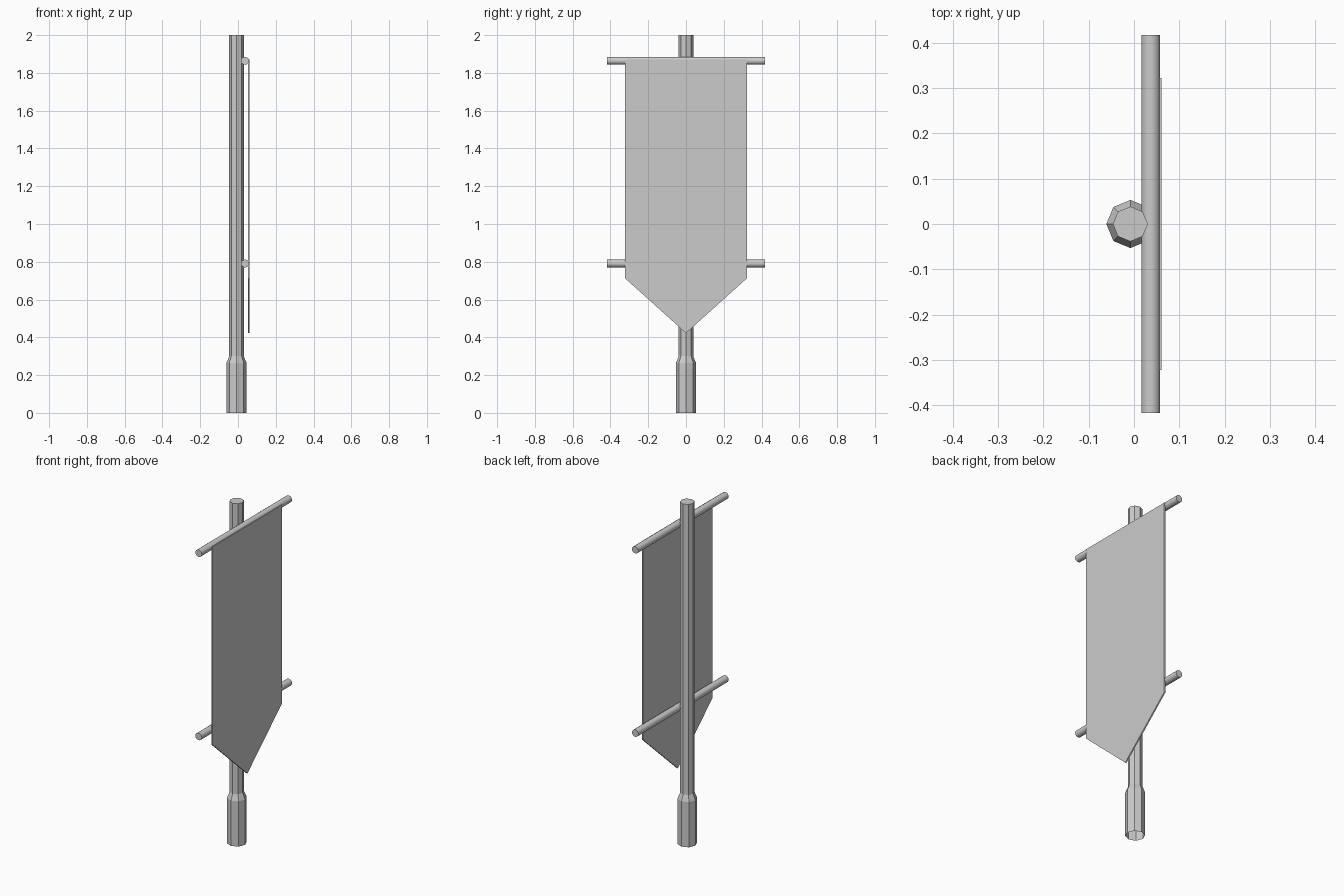
import bpy, bmesh
from math import cos, sin, tau, pi

if "Cube" in bpy.data.objects:
    bpy.data.objects.remove(bpy.data.objects["Cube"])

POLE_X = -0.008


def make_object(name, bm):
    bmesh.ops.recalc_face_normals(bm, faces=bm.faces)
    mesh = bpy.data.meshes.new(name)
    bm.to_mesh(mesh)
    bm.free()
    obj = bpy.data.objects.new(name, mesh)
    bpy.context.collection.objects.link(obj)
    return obj


# Octagonal pole with a thicker grip, open underneath
bm = bmesh.new()
rings = []
for r, z in [(0.053, 0), (0.053, 0.265), (0.0385, 0.30), (0.0385, 2.0)]:
    rings.append([bm.verts.new((POLE_X + r * cos(tau * i / 8), r * sin(tau * i / 8), z))
                  for i in range(8)])
for a, b in zip(rings, rings[1:]):
    for i in range(8):
        j = (i + 1) % 8
        bm.faces.new((a[i], a[j], b[j], b[i]))
bm.faces.new(rings[-1])
make_object("pole", bm)

# Two round crossbars in front of the pole
for name, z in [("upper_crossbar", 1.864), ("lower_crossbar", 0.791)]:
    bpy.ops.mesh.primitive_cylinder_add(vertices=16, radius=0.0208, depth=0.834,
                                        location=(0.037, 0, z), rotation=(pi / 2, 0, 0))
    bar = bpy.context.object
    bar.name = name
    bpy.ops.object.shade_smooth_by_angle()

# Thin banner cloth with a pointed lower end
bm = bmesh.new()
outline = [(-0.322, 1.872), (-0.322, 0.712), (0, 0.422), (0.322, 0.712), (0.322, 1.872)]
face = bm.faces.new([bm.verts.new((0.053, y, z)) for y, z in outline])
new = bmesh.ops.extrude_face_region(bm, geom=[face], use_keep_orig=True)["geom"]
bmesh.ops.translate(bm, vec=(0.008, 0, 0),
                    verts=[v for v in new if isinstance(v, bmesh.types.BMVert)])
make_object("banner_cloth", bm)
